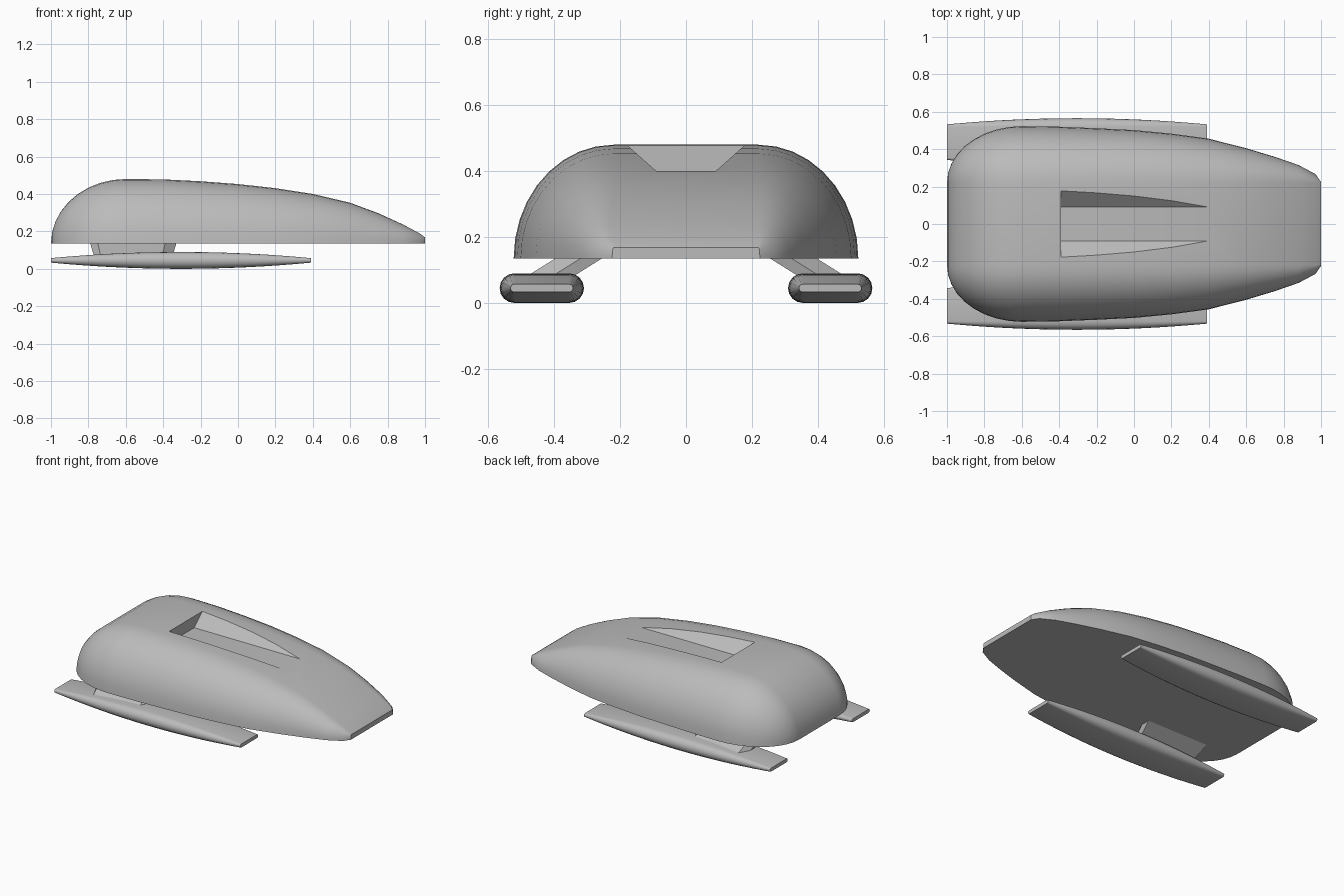
import bpy, bmesh, math

if "Cube" in bpy.data.objects:
    bpy.data.objects.remove(bpy.data.objects["Cube"])

grey = bpy.data.materials.new("plain_grey")
grey.use_nodes = True
colour = (0.5, 0.5, 0.5, 1)
grey.diffuse_color = colour
grey.node_tree.nodes["Principled BSDF"].inputs["Base Color"].default_value = colour


def loft(name, rings, smooth=True):
    """Skin a row of closed rings and cap both ends."""
    bm = bmesh.new()
    rows = [[bm.verts.new(p) for p in ring] for ring in rings]
    n = len(rows[0])
    for a, b in zip(rows, rows[1:]):
        for i in range(n):
            j = (i + 1) % n
            bm.faces.new((a[i], a[j], b[j], b[i]))
    bm.faces.new(rows[0])
    bm.faces.new(rows[-1])
    bmesh.ops.remove_doubles(bm, verts=bm.verts, dist=0.0005)
    bmesh.ops.recalc_face_normals(bm, faces=bm.faces)
    mesh = bpy.data.meshes.new(name)
    bm.to_mesh(mesh)
    bm.free()
    obj = bpy.data.objects.new(name, mesh)
    bpy.context.collection.objects.link(obj)
    mesh.materials.append(grey)
    if smooth:
        shade(obj)
    return obj


def shade(obj):
    bpy.ops.object.select_all(action='DESELECT')
    obj.select_set(True)
    bpy.context.view_layer.objects.active = obj
    bpy.ops.object.shade_smooth_by_angle(angle=math.radians(32))


# Body: flat-topped sections with elliptical shoulders
BASE, FLAT, STEPS = 0.135, 0.22, 9


def body_ring(x, top, width):
    flat = min(FLAT, width)
    side = []
    for i in range(STEPS + 1):
        t = math.pi / 2 * i / STEPS
        side.append((x, flat + (width - flat) * math.cos(t), BASE + (top - BASE) * math.sin(t)))
    return side + [(px, -py, pz) for px, py, pz in reversed(side)]


stations = []
for i in range(9):
    a = math.pi / 2 * (i + 0.02) / 9
    stations.append((-0.6 - 0.4 * math.cos(a), BASE + 0.345 * math.sin(a), FLAT + 0.303 * math.sin(a)))
stations += [(-0.6, 0.48, 0.523), (-0.4, 0.478, 0.52), (-0.2, 0.468, 0.512),
             (0, 0.453, 0.502), (0.2, 0.431, 0.483), (0.4, 0.4, 0.456),
             (0.6, 0.353, 0.405), (0.75, 0.297, 0.36), (0.88, 0.238, 0.315),
             (0.97, 0.19, 0.267), (1, 0.168, 0.224)]
body = loft("body", [body_ring(*s) for s in stations], smooth=False)

# Tapering recess cut into the roof
profile = [(-0.09, 0.4), (0.09, 0.4), (0.225, 0.52), (-0.225, 0.52)]
cutter = loft("recess_cutter", [[(x, y, z) for y, z in profile] for x in (-0.39, 0.7)], smooth=False)
cutter.hide_render = True
cut = body.modifiers.new("recess", 'BOOLEAN')
cut.operation = 'DIFFERENCE'
cut.solver = 'EXACT'
cut.object = cutter
bpy.context.view_layer.objects.active = body
bpy.ops.object.modifier_apply(modifier=cut.name)
bpy.data.objects.remove(cutter)
shade(body)


# Skis: stadium sections swelling towards the middle
def ski_ring(u, side):
    r = 0.012 + 0.033 * (1 - u * u)
    ring = []
    for i in range(18):
        half = 1 if i < 9 else -1
        t = math.pi * ((i % 9) / 8 - 0.5) + (0 if half > 0 else math.pi)
        ring.append((-0.305 + 0.695 * u, side * 0.4375 + half * 0.083 + r * math.cos(t),
                     0.045 + r * math.sin(t)))
    return ring


# Struts: slanted blocks with chamfered outer corners
strut_plan = [(-0.33, 0.255), (-0.33, 0.32), (-0.39, 0.397),
              (-0.75, 0.397), (-0.79, 0.32), (-0.79, 0.255)]


def strut_ring(z, side):
    drop = BASE - z
    return [(-0.56 + (x + 0.56) * (1 - 1.3 * drop), side * (y + 1.6 * drop), z) for x, y in strut_plan]


for label, side in (("left", -1), ("right", 1)):
    loft("ski_" + ("back" if side > 0 else "front"), [ski_ring(i / 12 - 1, side) for i in range(25)])
    loft("strut_" + ("back" if side > 0 else "front"),
         [strut_ring(z, side) for z in (0.07, 0.145)], smooth=False)
